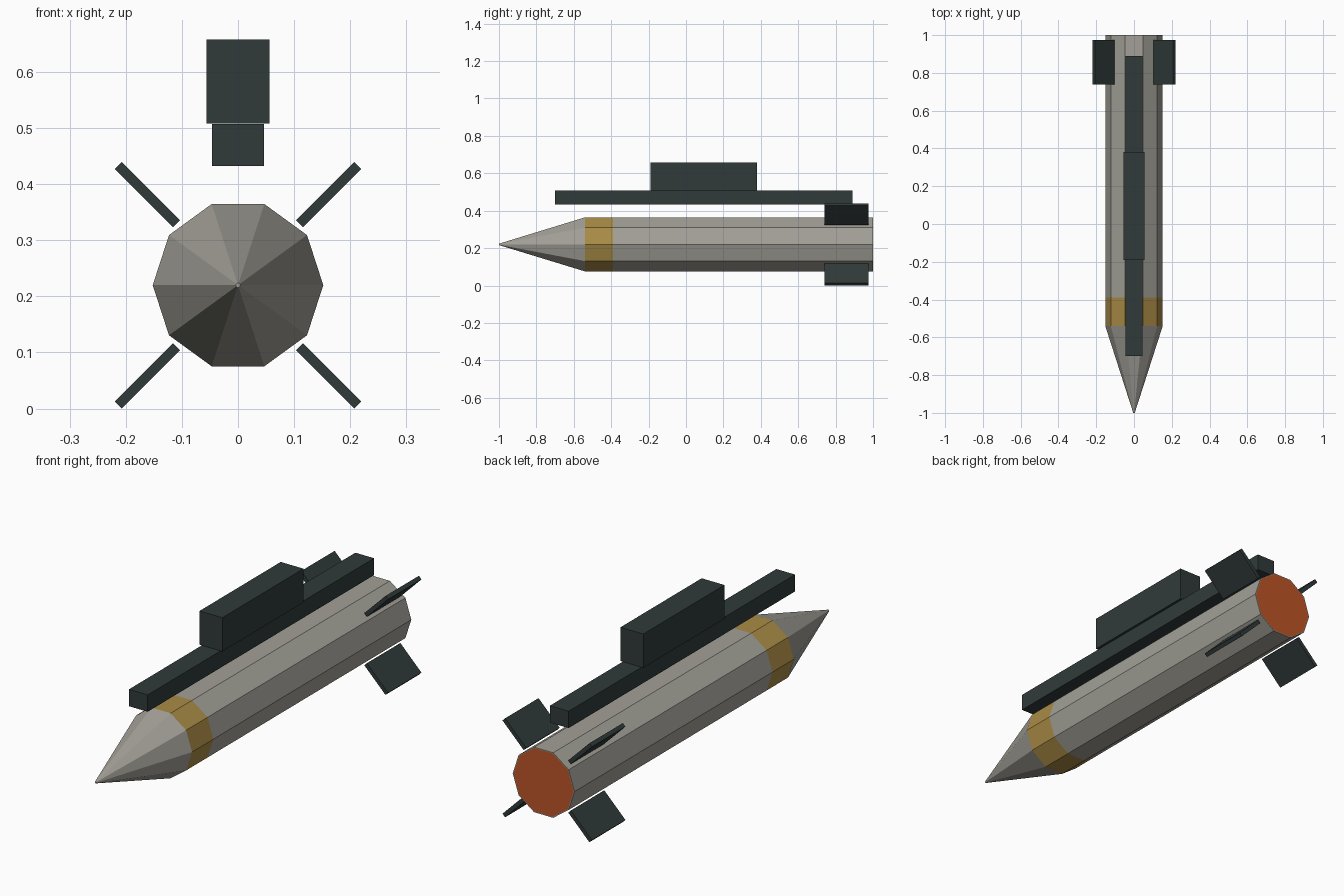
import bpy, bmesh, math
from mathutils import Matrix

if "Cube" in bpy.data.objects:
    bpy.data.objects.remove(bpy.data.objects["Cube"])

CZ, R, SIDES = 0.22, 0.152, 10   # body axis height, radius, side count


def material(name, rgb):
    m = bpy.data.materials.new(name)
    m.diffuse_color = (*rgb, 1)
    m.use_nodes = True
    m.node_tree.nodes["Principled BSDF"].inputs["Base Color"].default_value = m.diffuse_color
    return m


GREY = material("warm grey", (0.36, 0.35, 0.31))
GOLD = material("gold band", (0.40, 0.26, 0.06))
DARK = material("dark green grey", (0.030, 0.042, 0.042))
ORANGE = material("exhaust orange", (0.50, 0.09, 0.02))


def finish(name, bm, mats):
    bmesh.ops.recalc_face_normals(bm, faces=bm.faces)
    me = bpy.data.meshes.new(name)
    bm.to_mesh(me)
    bm.free()
    for m in mats:
        me.materials.append(m)
    ob = bpy.data.objects.new(name, me)
    bpy.context.collection.objects.link(ob)
    return ob


def box(name, size, matrix):
    bm = bmesh.new()
    bmesh.ops.create_cube(bm, size=1)
    bmesh.ops.scale(bm, vec=size, verts=bm.verts)
    bmesh.ops.transform(bm, matrix=matrix, verts=bm.verts)
    return finish(name, bm, [DARK])


# Body: ten-sided rings along y, from nose tip to exhaust
rings = [(-1.0, 0.004), (-0.54, R), (-0.39, R), (1.0, R), (1.0, R - 0.004)]
bm = bmesh.new()
loops = [[bm.verts.new((r * math.cos(i * math.tau / SIDES), y,
                        CZ + r * math.sin(i * math.tau / SIDES)))
          for i in range(SIDES)] for y, r in rings]
for k, (a, b) in enumerate(zip(loops, loops[1:])):
    for i in range(SIDES):
        j = (i + 1) % SIDES
        f = bm.faces.new((a[i], a[j], b[j], b[i]))
        f.material_index = 1 if k == 1 else 0
bm.faces.new(loops[0])
bm.faces.new(loops[-1]).material_index = 2
finish("rocket_body", bm, [GREY, GOLD, ORANGE])

# Four diagonal tail fins
for n in range(4):
    turn = Matrix.Rotation(math.radians(45 + 90 * n), 4, 'Y')
    box(f"tail_fin_{n + 1}", (0.147, 0.235, 0.018),
        Matrix.Translation((0, 0.857, CZ)) @ turn @ Matrix.Translation((0.2285, 0, 0)))

# Launch rail above the body and the mounting block on it
box("launch_rail", (0.092, 1.59, 0.075), Matrix.Translation((0, 0.095, 0.4695)))
box("mounting_block", (0.112, 0.57, 0.15), Matrix.Translation((0, 0.095, 0.583)))
